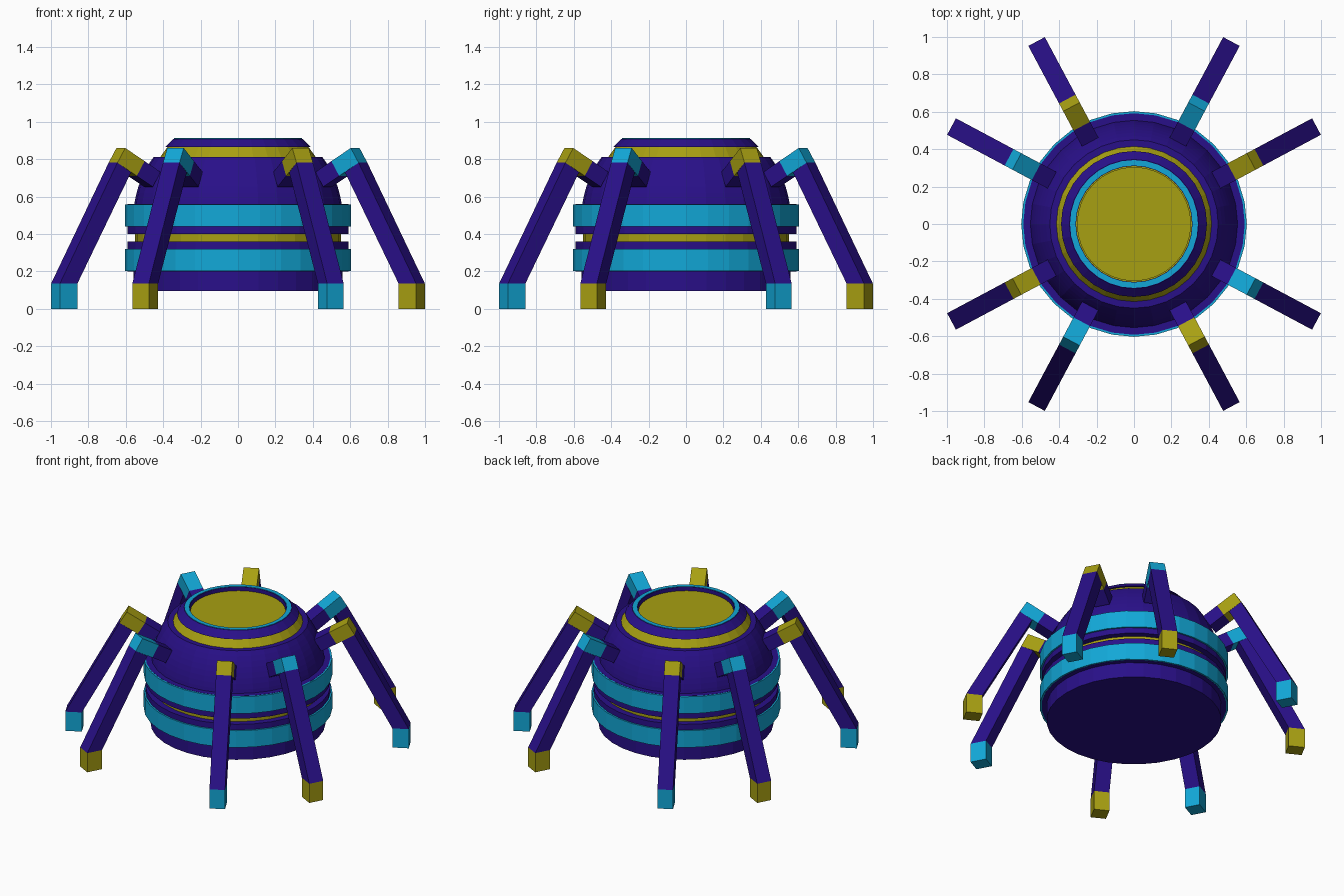
import bpy, bmesh, math
from mathutils import Matrix, Vector

cube = bpy.data.objects.get("Cube")
if cube:
    bpy.data.objects.remove(cube, do_unlink=True)

SEGMENTS = 32


def make_material(name, rgb):
    mat = bpy.data.materials.new(name)
    mat.use_nodes = True
    color = (*rgb, 1)
    mat.diffuse_color = color
    mat.node_tree.nodes["Principled BSDF"].inputs["Base Color"].default_value = color
    return mat


purple = make_material("deep purple", (0.022, 0.005, 0.25))
cyan = make_material("bright cyan", (0.006, 0.39, 0.68))
yellow = make_material("olive yellow", (0.39, 0.35, 0.006))


def add_object(name, bm, mat):
    bmesh.ops.recalc_face_normals(bm, faces=bm.faces)
    mesh = bpy.data.meshes.new(name)
    bm.to_mesh(mesh)
    bm.free()
    mesh.materials.append(mat)
    obj = bpy.data.objects.new(name, mesh)
    bpy.context.collection.objects.link(obj)
    return obj


def lathe(name, profile, mat, closed=False):
    """Spin (radius, height) points round z; open profiles get flat caps."""
    bm = bmesh.new()
    rings = []
    for r, z in profile:
        angles = [2 * math.pi * i / SEGMENTS for i in range(SEGMENTS)]
        rings.append([bm.verts.new((r * math.cos(a), r * math.sin(a), z)) for a in angles])
    pairs = list(zip(rings, rings[1:]))
    if closed:
        pairs.append((rings[-1], rings[0]))
    else:
        bm.faces.new(rings[0])
        bm.faces.new(rings[-1])
    for low, high in pairs:
        for i in range(SEGMENTS):
            j = (i + 1) % SEGMENTS
            bm.faces.new((low[i], low[j], high[j], high[i]))
    return add_object(name, bm, mat)


def drum(name, radius, bottom, top, mat):
    return lathe(name, [(radius, bottom), (radius, top)], mat)


def band(name, inner, outer, bottom, top, mat):
    return lathe(name, [(inner, bottom), (outer, bottom), (outer, top), (inner, top)], mat, True)


def slab(name, side, angle, mat, width=0.1):
    """Extrude a (radius, height) side outline across a leg's width."""
    bm = bmesh.new()
    face = bm.faces.new([bm.verts.new((r, -width / 2, z)) for r, z in side])
    moved = bmesh.ops.extrude_face_region(bm, geom=[face])["geom"]
    verts = [v for v in moved if isinstance(v, bmesh.types.BMVert)]
    bmesh.ops.translate(bm, verts=verts, vec=Vector((0, width, 0)))
    bm.transform(Matrix.Rotation(angle, 4, "Z"))
    return add_object(name, bm, mat)


# Stacked lower body
drum("base_drum", 0.56, 0.095, 0.21, purple)
drum("lower_disc", 0.592, 0.2, 0.36, purple)
drum("waist_core", 0.55, 0.35, 0.41, yellow)
drum("upper_disc", 0.592, 0.4, 0.56, purple)
band("lower_band", 0.58, 0.603, 0.201, 0.32, cyan)
band("upper_band", 0.58, 0.603, 0.44, 0.559, cyan)

# Rounded shell above the discs
shell_radius, shell_center = 0.56, 0.48
steps = 8
start = math.asin(0.07 / shell_radius)
end = math.asin(0.333 / shell_radius)
shell = []
for i in range(steps + 1):
    a = start + (end - start) * i / steps
    shell.append((shell_radius * math.cos(a), shell_center + shell_radius * math.sin(a)))
dome = lathe("dome_shell", shell, purple)

# Neck, sloped cap with a recess, rim and top plate
lathe("neck_ring", [(0.417, 0.81), (0.375, 0.868)], yellow)
lathe("top_cap", [(0.31, 0.865), (0.39, 0.865), (0.345, 0.909), (0.31, 0.909)], purple, True)
band("top_rim", 0.313, 0.342, 0.905, 0.912, cyan)
drum("top_plate", 0.305, 0.865, 0.885, yellow)

# Arm outlines run along a sloped top edge from the knee peak inward
peak = Vector((0.71, 0.86))
inward = Vector((-0.857, -0.515))
across = Vector((0.515, -0.857)) * 0.092


def arm_outline(near, far):
    a, b = peak + inward * near, peak + inward * far
    return [a, b, b + across, a + across]


shin_outline = [(1.0, 0.135), (1.106, 0.135), tuple(peak + across), (0.675, 0.73)]
foot_outline = [(1.0, 0), (1.106, 0), (1.106, 0.135), (1.0, 0.135)]

# Eight legs in four pairs, with alternating accent colours
for quarter in range(4):
    for k, degrees in enumerate((28.1, 61.9)):
        angle = math.radians(degrees + 90 * quarter)
        n = quarter * 2 + k + 1
        knee_mat, foot_mat = (yellow, cyan) if k == 0 else (cyan, yellow)
        slab(f"hip_{n}", arm_outline(0.137, 0.25), angle, purple)
        slab(f"knee_{n}", arm_outline(0, 0.137), angle, knee_mat)
        slab(f"shin_{n}", shin_outline, angle, purple)
        slab(f"foot_{n}", foot_outline, angle, foot_mat)
